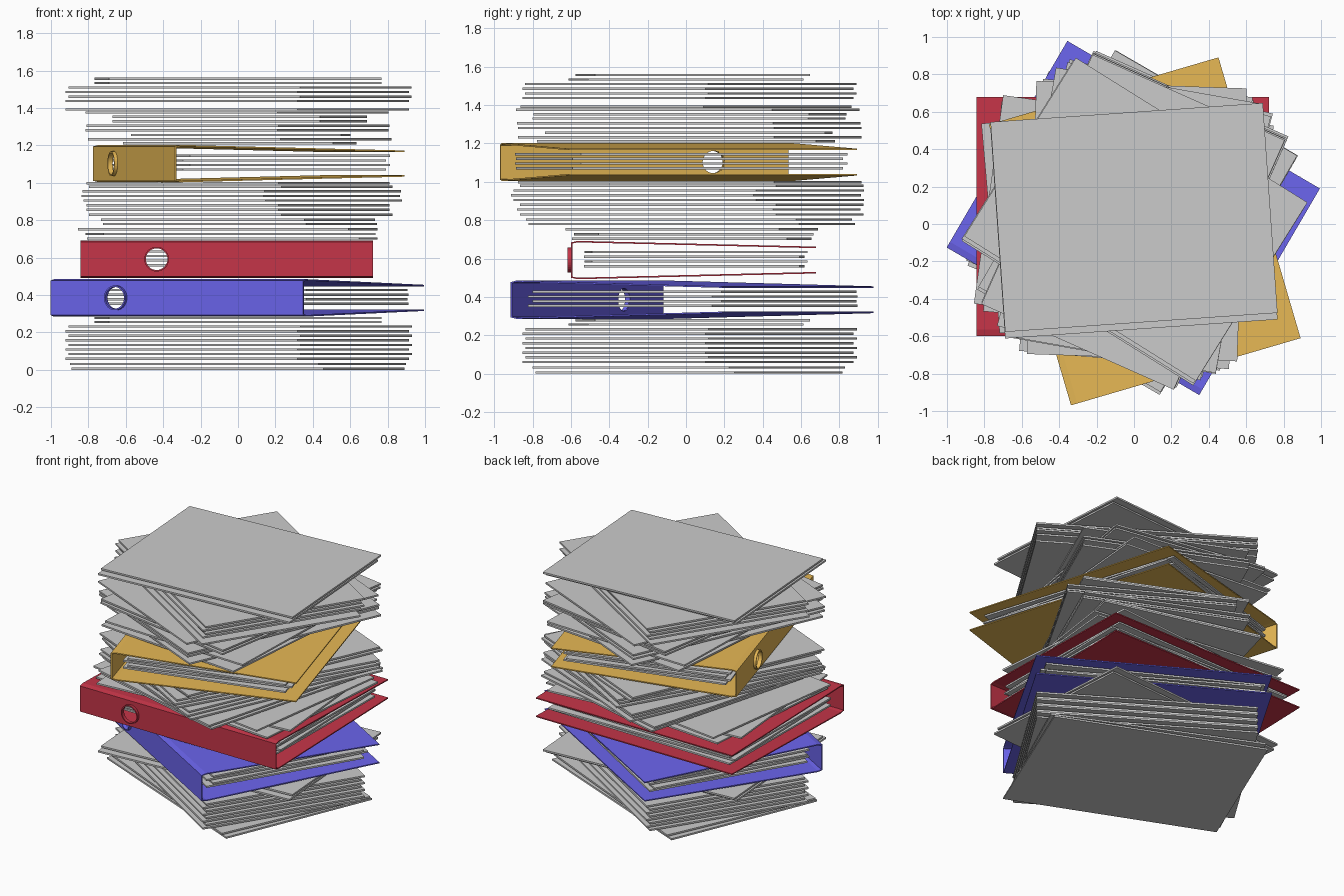
import bpy, bmesh, math
from mathutils import Matrix

if "Cube" in bpy.data.objects:
    bpy.data.objects.remove(bpy.data.objects["Cube"])

LONG, SHORT, THICK = 1.46, 1.125, 0.012


def make_object(name, bm, material=None):
    mesh = bpy.data.meshes.new(name)
    bmesh.ops.recalc_face_normals(bm, faces=bm.faces)
    bm.to_mesh(mesh)
    bm.free()
    obj = bpy.data.objects.new(name, mesh)
    bpy.context.collection.objects.link(obj)
    if material:
        mesh.materials.append(material)
    return obj


def place(obj, x, y, z, deg):
    obj.location = (x, y, z)
    obj.rotation_euler = (0, 0, math.radians(deg))


def sheet(name, z, deg, x=0.0, y=0.015):
    bm = bmesh.new()
    bmesh.ops.create_cube(bm, size=1)
    bmesh.ops.scale(bm, vec=(LONG, SHORT, THICK), verts=bm.verts)
    place(make_object(name, bm), x, y, z, deg)


def binder(name, color, x, y, z, deg):
    mat = bpy.data.materials.new(name + "_colour")
    mat.diffuse_color = (*color, 1)
    mat.use_nodes = True
    mat.node_tree.nodes["Principled BSDF"].inputs["Base Color"].default_value = mat.diffuse_color
    w, d, h, t = 0.782, 0.642, 0.2, 0.008
    # C-shaped cover: outer profile, then the inner one back again
    outer = [(d, h - 0.03), (-d + 0.04, h), (-d + 0.005, h - 0.008),
             (-d + 0.005, 0.008), (-d + 0.04, 0), (d, 0.03)]
    inner = [(d, 0.03 + t), (-d + 0.04, t), (-d + 0.014, 0.013),
             (-d + 0.014, h - 0.013), (-d + 0.04, h - t), (d, h - 0.03 - t)]
    bm = bmesh.new()
    face = bm.faces.new([bm.verts.new((-w, py, pz)) for py, pz in outer + inner])
    ext = bmesh.ops.extrude_face_region(bm, geom=[face], use_keep_orig=True)
    bmesh.ops.translate(bm, vec=(2 * w, 0, 0),
                        verts=[v for v in ext["geom"] if isinstance(v, bmesh.types.BMVert)])
    cover = make_object(name + "_cover", bm, mat)

    # finger hole cut through the spine
    hole = Matrix.Translation((-0.375, -d, h / 2)) @ Matrix.Rotation(math.pi / 2, 4, 'X')
    bm = bmesh.new()
    bmesh.ops.create_cone(bm, cap_ends=True, segments=32, radius1=0.06, radius2=0.06,
                          depth=0.1, matrix=hole)
    cutter = make_object("hole_cutter", bm)
    cutter.hide_render = True
    mod = cover.modifiers.new("hole", 'BOOLEAN')
    mod.operation, mod.object, mod.solver = 'DIFFERENCE', cutter, 'EXACT'
    bpy.context.view_layer.update()
    cut = bpy.data.meshes.new_from_object(
        cover.evaluated_get(bpy.context.evaluated_depsgraph_get()))
    cover.modifiers.clear()
    cover.data = cut
    bpy.data.objects.remove(cutter)

    # raised rim around the finger hole
    bm = bmesh.new()
    loops = []
    for r, dep in ((0.066, -0.010), (0.066, 0.014), (0.058, 0.014), (0.058, -0.010)):
        loops.append([bm.verts.new(hole @ Matrix.Rotation(i * math.tau / 32, 4, 'Z')
                                   @ Matrix.Translation((r, 0, dep)).to_translation())
                      for i in range(32)])
    for k in range(4):
        a, b = loops[k], loops[(k + 1) % 4]
        for i in range(32):
            j = (i + 1) % 32
            bm.faces.new((a[i], a[j], b[j], b[i]))
    rim = make_object(name + "_hole_rim", bm, mat)

    for obj in (cover, rim):
        place(obj, x, y, z, deg)
    # filed pages
    for i in range(4):
        sheet(name + "_page", z + 0.068 + 0.0245 * i, deg + (1.5 if i % 2 else -1),
              x, y + (0.015 if i % 2 else 0.005))


binder("blue_binder", (0.15, 0.13, 0.85), -0.005, 0.03, 0.285, -30.3)
binder("red_binder", (0.56, 0.035, 0.065), -0.06, 0.037, 0.492, 0)
binder("yellow_binder", (0.80, 0.48, 0.09), 0.055, -0.04, 1.003, -73.7)

# bottom pile of paper
sheet("bottom_sheet", 0.006, -22.7)
sheet("bottom_sheet", 0.032, -24.5)
for i in range(8):
    s = 0.012 if i % 2 else -0.004
    sheet("lower_pile_sheet", 0.06 + 0.0245 * i, -32, s, 0.015 + s)
sheet("lower_pile_sheet", 0.256, 4, 0, 0.0)
sheet("lower_pile_sheet", 0.278, 4, 0, 0.035)

# middle pile: height, angle, x, y
for z, deg, x, y in [(0.703, -5, -0.03, 0.03), (0.726, 5, -0.04, 0.04),
                     (0.752, -8, -0.055, 0.03), (0.78, 75, 0.01, 0.03),
                     (0.803, 75, 0.0, 0.015), (0.83, 66, 0.015, 0.03),
                     (0.856, 66, 0.0, 0.015), (0.88, 66, 0.0, 0.03),
                     (0.905, 60, 0.025, 0.015), (0.93, 60, 0.015, 0.0),
                     (0.955, 60, 0.02, 0.015), (0.979, 66, 0.015, 0.03),
                     (0.998, 66, 0.0, 0.02)]:
    sheet("middle_pile_sheet", z, deg, x, y)

# upper pile
for z, deg, x, y in [(1.212, 85, 0.01, 0.0), (1.233, 66, 0.01, 0.02),
                     (1.256, 88, 0.015, 0.015), (1.281, 66, -0.005, 0.02),
                     (1.305, 66, 0.0, 0.015), (1.33, 80, 0.01, 0.015),
                     (1.353, 80, 0.01, 0.02), (1.376, 66, -0.005, 0.01),
                     (1.392, -32, -0.004, 0.0), (1.437, -32, -0.004, 0.011),
                     (1.461, -32, 0.01, 0.025), (1.486, -32, -0.004, 0.011),
                     (1.51, -32, 0.01, 0.025), (1.534, 4, 0, 0.0),
                     (1.557, 4, 0, 0.035)]:
    sheet("upper_pile_sheet", z, deg, x, y)
